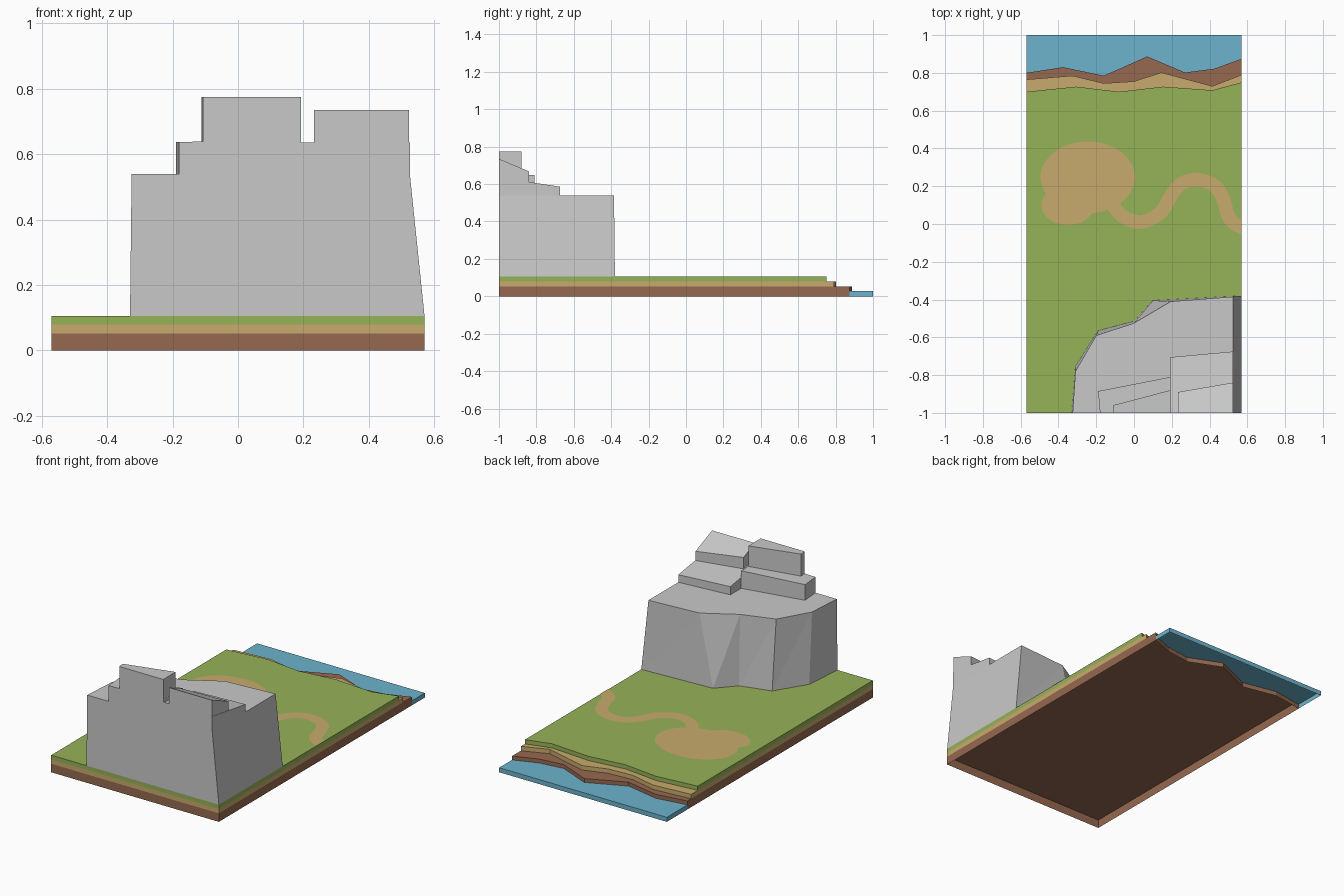
import bpy, bmesh, math
from mathutils import Vector

if "Cube" in bpy.data.objects:
    bpy.data.objects.remove(bpy.data.objects["Cube"])


def material(name, r, g, b):
    lin = [((c / 255 + 0.055) / 1.055) ** 2.4 for c in (r, g, b)]
    m = bpy.data.materials.new(name)
    m.diffuse_color = (*lin, 1)
    m.use_nodes = True
    m.node_tree.nodes["Principled BSDF"].inputs["Base Color"].default_value = m.diffuse_color
    return m


GRASS = material("grass green", 150, 178, 88)
SAND = material("sand tan", 201, 171, 109)
SOIL = material("soil brown", 150, 105, 80)
WATER = material("water blue", 109, 179, 204)
ROCK = material("rock grey", 201, 201, 201)


def finish(name, bm, mat):
    me = bpy.data.meshes.new(name)
    bm.to_mesh(me)
    bm.free()
    me.materials.append(mat)
    ob = bpy.data.objects.new(name, me)
    bpy.context.collection.objects.link(ob)
    return ob


def prism(name, bottom, z0, top, mat, z1, skip=()):
    """Open-bottomed solid between two counter-clockwise outlines; z1 may be a function."""
    bm = bmesh.new()
    height = z1 if callable(z1) else (lambda x, y: z1)
    b = [bm.verts.new((x, y, z0)) for x, y in bottom]
    t = [bm.verts.new((x, y, height(x, y))) for x, y in top]
    bm.faces.new(t)
    n = len(b)
    for i in range(n):
        if i in skip:
            continue
        j = (i + 1) % n
        bm.faces.new((b[i], b[j], t[j]))
        bm.faces.new((b[i], t[j], t[i]))
    return finish(name, bm, mat)


# Ground layers, each ending in its own ragged shoreline
W = 0.57
grass_edge = [(-W, .70), (-.305, .727), (-.08, .70), (.155, .727), (.415, .708), (W, .75)]
sand_edge = [(-W, .765), (-.325, .785), (-.16, .745), (0, .755), (.145, .802), (.415, .73), (W, .79)]
soil_edge = [(-W, .80), (-.375, .83), (-.16, .785), (.07, .887), (.27, .802), (.425, .822), (W, .875)]
for name, edge, z0, z1, mat in (("soil_layer", soil_edge, 0, .052, SOIL),
                                ("sand_layer", sand_edge, .052, .079, SAND),
                                ("grass_layer", grass_edge, .079, .105, GRASS)):
    outline = [(-W, -1), (W, -1)] + edge[::-1]
    prism(name, outline, z0, outline, mat, z1)

# Water fills the gap behind the soil shoreline (no wall along the shore)
outline = soil_edge + [(W, 1), (-W, 1)]
prism("water", outline, 0, outline, WATER, .028, skip=range(len(soil_edge) - 1))

# Cliff body: faceted back, slanted right side
cliff_bottom = [(-.33, -1), (W, -1), (W, -.38), (.10, -.405), (0, -.515), (-.19, -.565), (-.31, -.755)]
cliff_top = [(-.325, -1), (.525, -1), (.525, -.385), (.195, -.41), (0, -.525), (-.20, -.59), (-.31, -.78)]
prism("cliff", cliff_bottom, .105, cliff_top, ROCK, .54)

# Stepped ledges: x left, x right, back y at left, back y at right, left lean, top height
ledges = (
    ("left_lower_ledge", -.18, .193, -.885, -.81, .01, lambda x, y: .642 + .03 * x),
    ("left_upper_ledge", -.107, .192, -.96, -.88, .004, lambda x, y: .774),
    ("right_lower_ledge", .192, .525, -.705, -.675, 0, lambda x, y: .635 - .15 * (y + 1)),
    ("right_upper_ledge", .232, .523, -.89, -.84, 0, lambda x, y: .735 - .42 * (y + 1)),
)
for name, xl, xr, yl, yr, lean, height in ledges:
    outline = [(xl, -1), (xr, -1), (xr, yr), (xl - lean, yl)]
    prism(name, outline, .54, outline, ROCK, height)

# Sandy clearing and winding path, painted just above the grass
Z = .107
bm = bmesh.new()
for cx, cy, rx, ry in ((-.245, .247, .25, .19), (-.35, .10, .14, .105)):
    bm.faces.new([bm.verts.new((cx + rx * math.cos(a), cy + ry * math.sin(a), Z))
                  for a in (i * math.tau / 40 for i in range(40))])
finish("sand_clearing", bm, SAND)

way = [Vector(p) for p in ((-.18, .19), (-.12, .11), (-.06, .04), (.04, .01), (.14, .06), (.19, .14),
                           (.245, .21), (.335, .235), (.43, .20), (.475, .125), (.50, .04),
                           (.55, -.01), (.64, -.05))]
line = []
for p0, p1, p2, p3 in zip(way, way[1:], way[2:], way[3:]):
    for s in range(5):
        t = s / 5
        line.append(.5 * (2 * p1 + (p2 - p0) * t + (2 * p0 - 5 * p1 + 4 * p2 - p3) * t * t
                          + (3 * p1 - p0 - 3 * p2 + p3) * t ** 3))
line.append(Vector((.60, -.032)))
bm = bmesh.new()
prev = None
for i, p in enumerate(line):
    d = (line[min(i + 1, len(line) - 1)] - line[max(i - 1, 0)]).normalized() * .036
    pair = [bm.verts.new((p.x + d.y, p.y - d.x, Z)), bm.verts.new((p.x - d.y, p.y + d.x, Z))]
    if prev:
        bm.faces.new((prev[0], pair[0], pair[1], prev[1]))
    prev = pair
# trim the path at the right edge of the ground
bmesh.ops.bisect_plane(bm, geom=bm.verts[:] + bm.edges[:] + bm.faces[:],
                       plane_co=(W, 0, 0), plane_no=(1, 0, 0), clear_outer=True)
finish("winding_path", bm, SAND)
